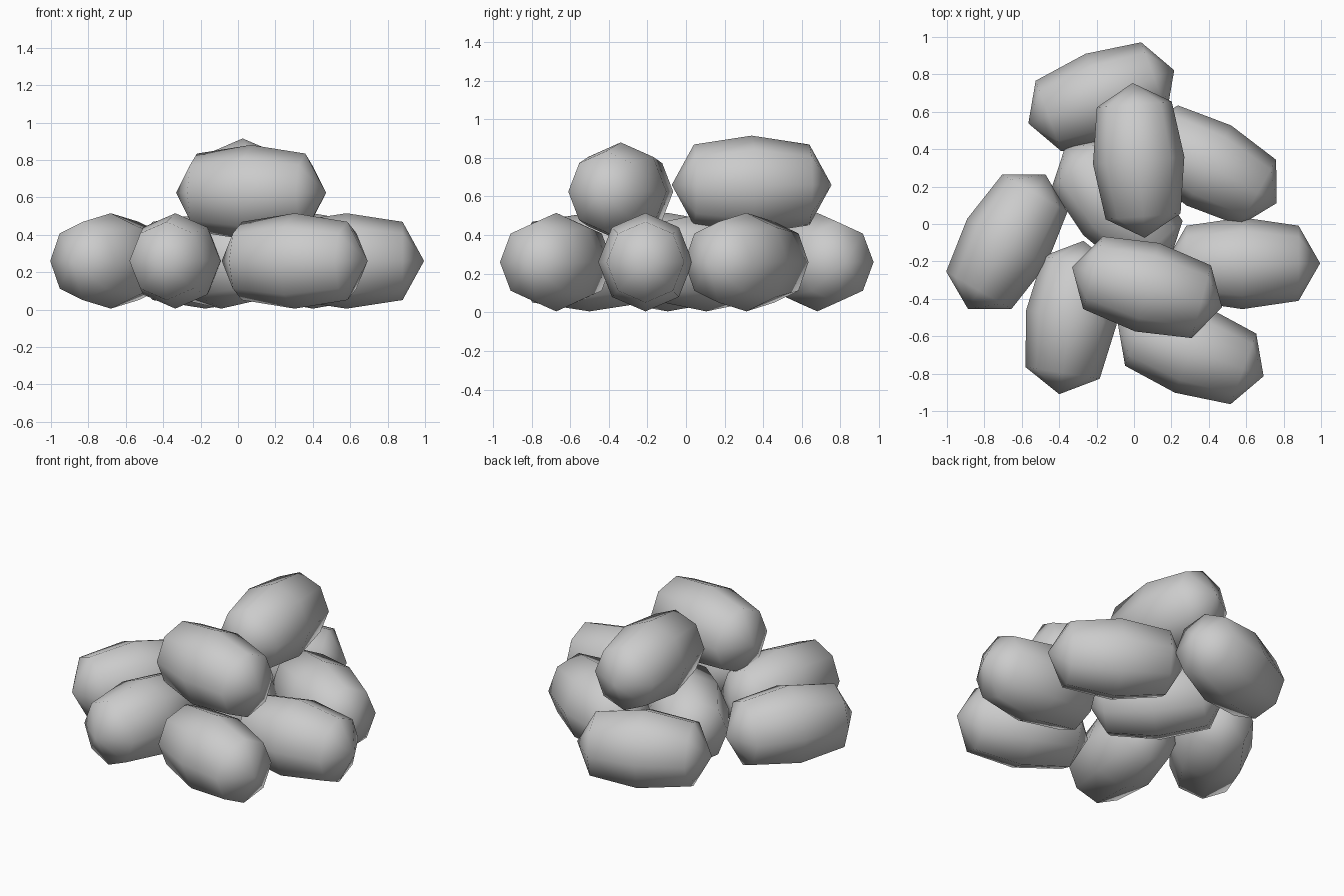
import bpy, bmesh, math

if "Cube" in bpy.data.objects:
    bpy.data.objects.remove(bpy.data.objects["Cube"])

SIDES = 8
# stone profile: position along the long axis, radius
PROFILE = [(-0.30, 0.82), (0.0, 1.0), (0.30, 0.82)]
TIP, WIDE, HIGH = 0.415, 0.245, 0.255


def stone_mesh():
    """Low-poly barrel-shaped stone lying along x, pointed at both ends."""
    bm = bmesh.new()
    rings = []
    for x, s in PROFILE:
        rings.append([bm.verts.new((x, WIDE * s * math.cos(a), HIGH * s * math.sin(a)))
                      for a in (2 * math.pi * i / SIDES for i in range(SIDES))])
    tip_a, tip_b = bm.verts.new((-TIP, 0, 0)), bm.verts.new((TIP, 0, 0))
    for i in range(SIDES):
        j = (i + 1) % SIDES
        for lower, upper in zip(rings, rings[1:]):
            bm.faces.new((lower[i], lower[j], upper[j], upper[i]))
        bm.faces.new((tip_a, rings[0][j], rings[0][i]))
        bm.faces.new((tip_b, rings[-1][i], rings[-1][j]))
    bmesh.ops.recalc_face_normals(bm, faces=bm.faces[:])
    for f in bm.faces:
        f.smooth = True
    me = bpy.data.meshes.new("stone")
    bm.to_mesh(me)
    bm.free()
    return me


# name: x, y, z, heading in degrees
STONES = {
    "right_stone": (0.58, -0.21, 0.26, 0),
    "left_stone": (-0.68, -0.095, 0.26, 60),
    "back_left_stone": (-0.175, 0.68, 0.26, 20),
    "back_right_stone": (0.40, 0.313, 0.26, -29),
    "front_left_stone": (-0.335, -0.50, 0.26, 81),
    "front_right_stone": (0.303, -0.672, 0.26, -20),
    "centre_stone": (-0.09, 0.105, 0.26, -48),
    "top_back_stone": (0.025, 0.34, 0.66, 94.5),
    "top_front_stone": (0.07, -0.338, 0.625, -15),
}

mesh = stone_mesh()
for name, (x, y, z, heading) in STONES.items():
    ob = bpy.data.objects.new(name, mesh)
    ob.location = (x, y, z)
    ob.rotation_euler = (0, 0, math.radians(heading))
    bpy.context.collection.objects.link(ob)
